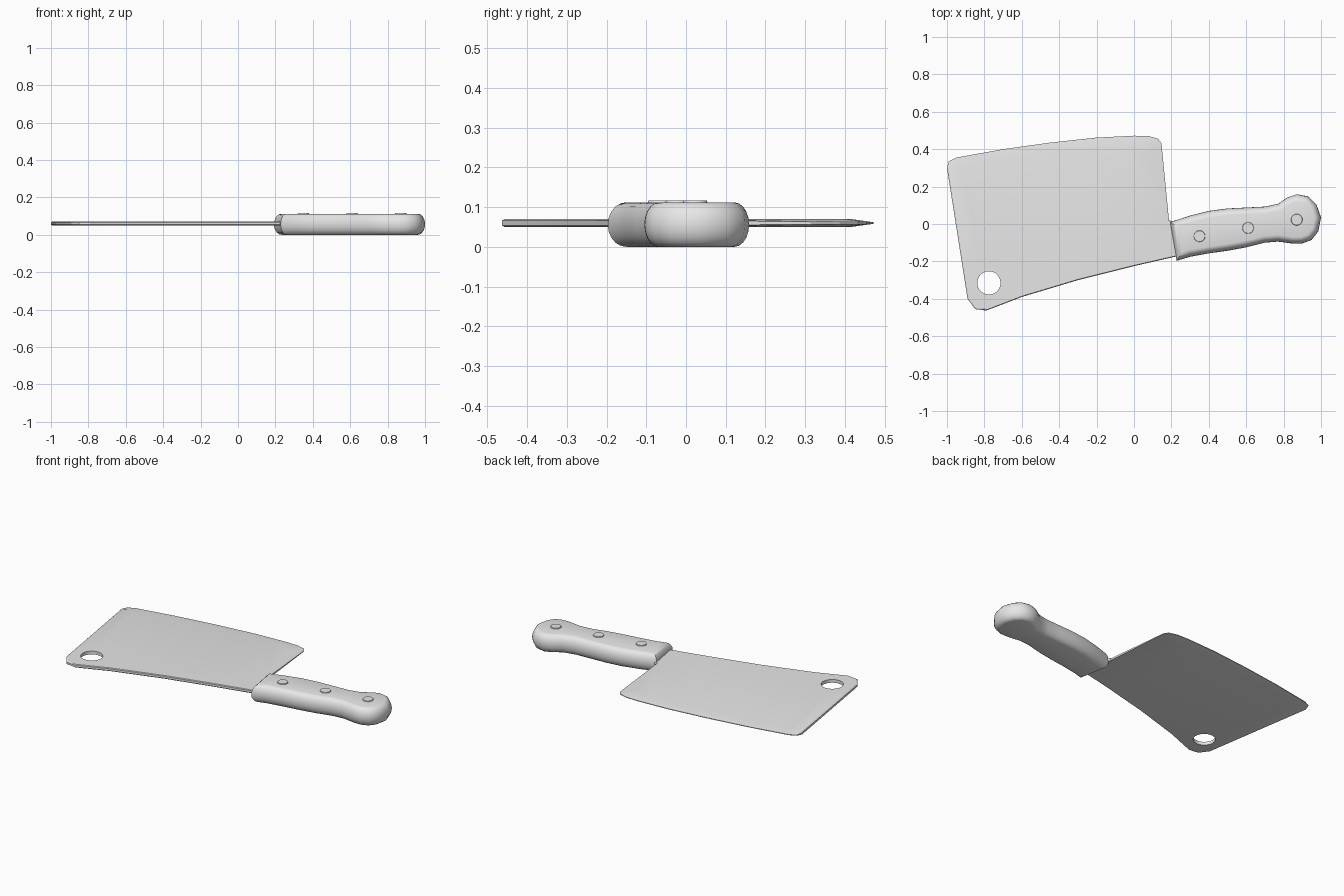
import bpy
import bmesh
import math
from mathutils import Vector

default_cube = bpy.data.objects.get("Cube")
if default_cube:
    bpy.data.objects.remove(default_cube, do_unlink=True)

# One plain grey for every part
grey = bpy.data.materials.new("plain grey")
grey.use_nodes = True
grey.diffuse_color = (0.8, 0.8, 0.8, 1)
grey.node_tree.nodes["Principled BSDF"].inputs["Base Color"].default_value = (0.8, 0.8, 0.8, 1)


def finish(name, bm, angle=35):
    """Turn a bmesh into a shaded, coloured object."""
    bmesh.ops.recalc_face_normals(bm, faces=bm.faces)
    mesh = bpy.data.meshes.new(name)
    bm.to_mesh(mesh)
    bm.free()
    mesh.materials.append(grey)
    obj = bpy.data.objects.new(name, mesh)
    bpy.context.collection.objects.link(obj)
    bpy.ops.object.select_all(action="DESELECT")
    obj.select_set(True)
    bpy.context.view_layer.objects.active = obj
    bpy.ops.object.shade_smooth_by_angle(angle=math.radians(angle))
    return obj


def add_ring(bm, points):
    return [bm.verts.new(p) for p in points]


def bridge(bm, lower, upper):
    """Join two closed rings of equal length with quads."""
    for i in range(len(lower)):
        j = (i + 1) % len(lower)
        bm.faces.new((lower[i], lower[j], upper[j], upper[i]))


def ring_edges(bm, ring):
    edges = []
    for a, b in zip(ring, ring[1:] + ring[:1]):
        edges.append(bm.edges.get((a, b)) or bm.edges.new((a, b)))
    return edges


def inset(outline, distance):
    """Offset a clockwise outline inwards with mitred corners."""
    result = []
    for i, p in enumerate(outline):
        before = (p - outline[i - 1]).normalized()
        after = (outline[(i + 1) % len(outline)] - p).normalized()
        n1 = Vector((before.y, -before.x))
        n2 = Vector((after.y, -after.x))
        miter = (n1 + n2).normalized()
        result.append(p + miter * distance / max(miter.dot(n1), 0.5))
    return result


# Blade: ground cutting edge at the back, thick chamfered spine, round hanging hole
blade_outline = [Vector(p) for p in (
    (-1, .3), (-.99, .335), (-.95, .355), (-.7, .4), (-.45, .435), (-.2, .462),
    (0, .472), (.08, .47), (.13, .455), (.147, .43), (.187, .02), (.25, 0),
    (.25, -.168), (0, -.225), (-.3, -.3), (-.6, -.39), (-.79, -.463),
    (-.85, -.455), (-.89, -.4))]
blade_z = 0.06
blade_half = 0.01
centre = Vector((-.4, 0))
hole_centre = Vector((-.776, -.315))
hole_radius = 0.062
hole_sides = 32

bm = bmesh.new()
rims, faces_rings, hole_rings = [], [], []
for side in (-1, 1):
    outer, inner, hole = [], [], []
    for p in blade_outline:
        cutting = p.y > 0.31
        half = 0.002 if cutting else 0.006
        outer.append((p.x, p.y, blade_z + side * half))
        q = p.lerp(centre, 0.12 if cutting else 0.012)
        inner.append((q.x, q.y, blade_z + side * blade_half))
    for i in range(hole_sides):
        a = math.tau * i / hole_sides
        hole.append((hole_centre.x + hole_radius * math.cos(a),
                     hole_centre.y + hole_radius * math.sin(a),
                     blade_z + side * blade_half))
    rims.append(add_ring(bm, outer))
    faces_rings.append(add_ring(bm, inner))
    hole_rings.append(add_ring(bm, hole))
    bridge(bm, rims[-1], faces_rings[-1])
    loops = ring_edges(bm, faces_rings[-1]) + ring_edges(bm, hole_rings[-1])
    bmesh.ops.triangle_fill(bm, edges=loops, use_beauty=True, normal=(0, 0, side))
bridge(bm, rims[0], rims[1])
bridge(bm, hole_rings[0], hole_rings[1])
finish("blade", bm, angle=25)

# Handle: flat top and bottom with rounded sides and a bulb at the end
handle_outline = [Vector(p) for p in (
    (.192, .01), (.3, .045), (.4, .07), (.5, .083), (.6, .088), (.7, .093),
    (.77, .108), (.82, .142), (.87, .159), (.93, .148), (.975, .105),
    (1, .035), (.985, -.04), (.95, -.085), (.9, -.104), (.85, -.105),
    (.77, -.094), (.7, -.1), (.6, -.125), (.5, -.143), (.4, -.157),
    (.3, -.175), (.228, -.197))]
handle_mid = 0.056
side_depth = 0.036
steps = 10

bm = bmesh.new()
rings = []
for s in range(steps + 1):
    angle = math.pi * (s / steps - 0.5)
    level = inset(handle_outline, side_depth * (1 - math.cos(angle)))
    z = handle_mid + handle_mid * math.sin(angle)
    rings.append(add_ring(bm, [(p.x, p.y, z) for p in level]))
for lower, upper in zip(rings, rings[1:]):
    bridge(bm, lower, upper)
for cap in (rings[0], rings[-1]):
    bm.faces.new(cap)
finish("handle", bm)

# Three low rivets on the top of the handle
for i, name in enumerate(("front_rivet", "middle_rivet", "rear_rivet")):
    bm = bmesh.new()
    bmesh.ops.create_cone(bm, cap_ends=True, segments=24,
                          radius1=0.033, radius2=0.029, depth=0.012)
    bmesh.ops.translate(bm, verts=bm.verts,
                        vec=(.35 + .26 * i, -.065 + .044 * i, 0.111))
    finish(name, bm)
